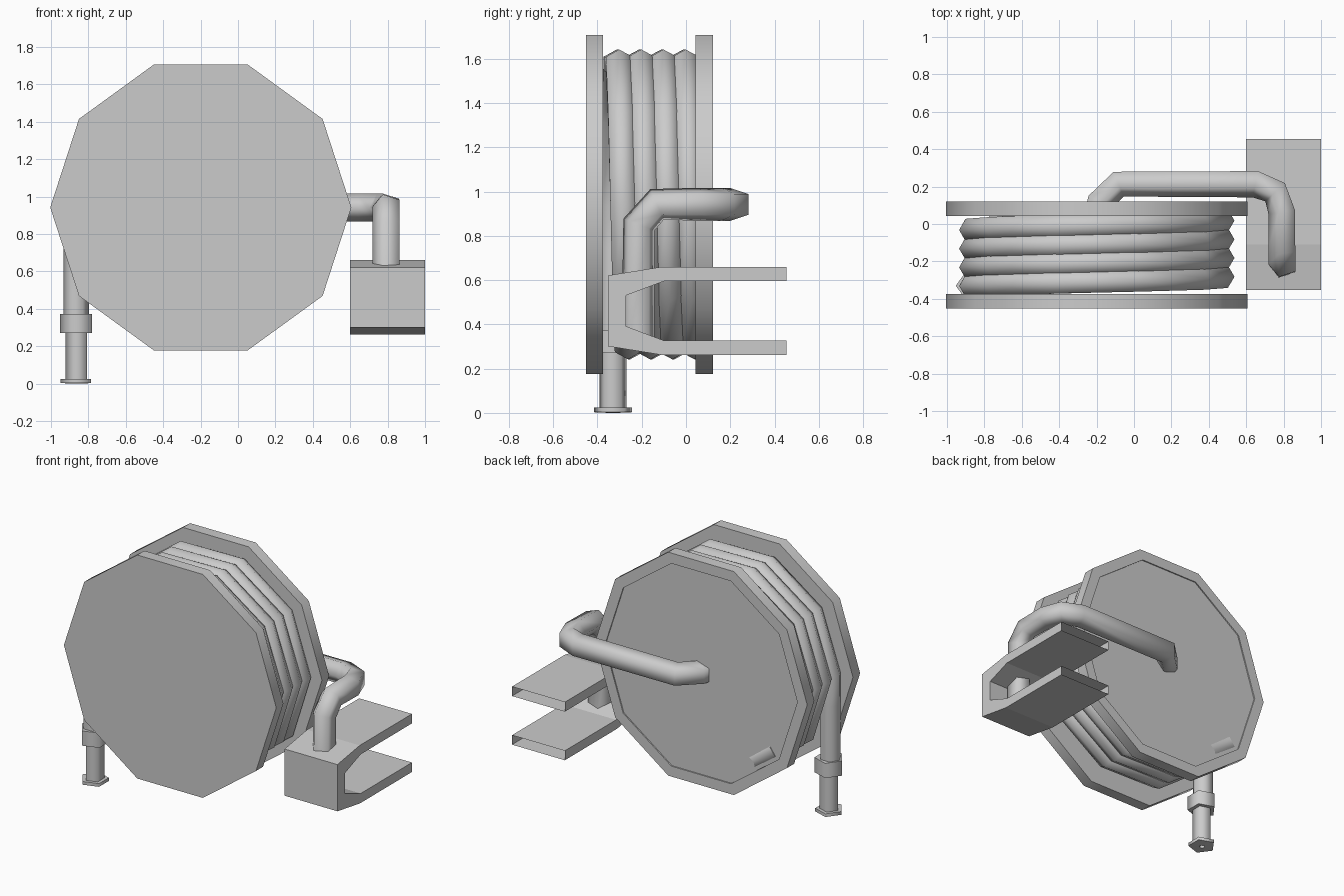
import bpy, bmesh, math
from mathutils import Vector

if "Cube" in bpy.data.objects:
    bpy.data.objects.remove(bpy.data.objects["Cube"])

CX, CZ = -0.199, 0.942        # reel axis
STEP = math.tau / 10


def finish(bm, name, smooth=None):
    bmesh.ops.recalc_face_normals(bm, faces=bm.faces)
    me = bpy.data.meshes.new(name)
    bm.to_mesh(me)
    bm.free()
    ob = bpy.data.objects.new(name, me)
    bpy.context.collection.objects.link(ob)
    if smooth:
        bpy.ops.object.select_all(action='DESELECT')
        ob.select_set(True)
        bpy.context.view_layer.objects.active = ob
        bpy.ops.object.shade_smooth_by_angle(angle=math.radians(smooth))
    return ob


def skin(bm, rings):
    """Bridge equal rings of points into a capped solid."""
    vs = [[bm.verts.new(p) for p in ring] for ring in rings]
    n = len(vs[0])
    for a, b in zip(vs, vs[1:]):
        for i in range(n):
            j = (i + 1) % n
            bm.faces.new((a[i], a[j], b[j], b[i]))
    bm.faces.new(vs[0])
    bm.faces.new(vs[-1])


def sweep(name, path, radius, ref, refs=None, sides=5):
    """Sweep a polygon along a path; refs optionally fix the first corner."""
    path = [Vector(p) for p in path]
    rings, up, prev = [], Vector(ref), None
    for i, p in enumerate(path):
        a, b = path[max(i - 1, 0)], path[min(i + 1, len(path) - 1)]
        t = ((p - a).normalized() + (b - p).normalized()).normalized()
        if refs:
            up = Vector(refs[i])
        elif prev:
            up = prev.rotation_difference(t) @ up
        up = (up - t * up.dot(t)).normalized()
        side = t.cross(up)
        rings.append([p + radius * (up * math.cos(k * math.tau / sides) + side * math.sin(k * math.tau / sides))
                      for k in range(sides)])
        prev = t
    bm = bmesh.new()
    skin(bm, rings)
    finish(bm, name, 75)


def decagon(r, y):
    return [Vector((CX + r * math.cos(i * STEP), y, CZ + r * math.sin(i * STEP))) for i in range(10)]


# Reel side discs, the back one with a shallow recess
for name, rings in (("front_disc", ((0.805, -0.374), (0.805, -0.451))),
                    ("back_disc", ((0.805, 0.044), (0.805, 0.121), (0.73, 0.121), (0.73, 0.113)))):
    bm = bmesh.new()
    skin(bm, [decagon(r, y) for r, y in rings])
    finish(bm, name, 40)

# Wound hose: hanging tail followed by the coil
path, refs = [(-0.865, -0.33, 0.34), (-0.865, -0.33, 0.75)], [(-1, 0, 0)] * 2
for i in range(40):
    a = math.pi - i * STEP
    c, s = math.cos(a), math.sin(a)
    path.append((CX + 0.667 * c, -0.332 + 0.01 * i, CZ + 0.667 * s))
    refs.append((c, 0, s))
sweep("hose", path, 0.069, (-1, 0, 0), refs, sides=6)

# Nozzle with collar, flange and bore
profile = [(0.02, 0.12), (0.02, 0), (0.09, 0.003), (0.09, 0.025), (0.0635, 0.025), (0.0635, 0.272),
           (0.095, 0.272), (0.095, 0.373), (0.06, 0.373)]
bm = bmesh.new()
skin(bm, [[Vector((-0.858 - r * math.cos(k * math.tau / 5), -0.33 + r * math.sin(k * math.tau / 5), z))
           for k in range(5)] for r, z in profile])
finish(bm, "nozzle", 75)

# Support arm from the back disc round to the bracket
arm = [(-0.2, 0.06, CZ), (-0.187, 0.12, CZ), (-0.085, 0.22, CZ), (0.65, 0.22, CZ), (0.76, 0.175, CZ),
       (0.797, 0.065, CZ), (0.797, -0.13, CZ), (0.797, -0.212, 0.85), (0.797, -0.216, 0.31)]
sweep("support_arm", arm, 0.079, (1, 0, 0))

# Clamp bracket, open at the tips of both plates
half = [(0.455, 0.199), (0.455, 0.134), (-0.1, 0.134), (-0.27, 0.07)]
outer = [(-0.352, 0.16), (-0.11, 0.199)]
yz = half + [(y, -z) for y, z in reversed(half)] + [(y, -z) for y, z in reversed(outer)] + outer
bm = bmesh.new()
skin(bm, [[Vector((x, y, 0.461 + z)) for y, z in yz] for x in (0.6, 1.0)])
bmesh.ops.recalc_face_normals(bm, faces=bm.faces)
tips = [f for f in bm.faces if all(v.co.y > 0.45 for v in f.verts)]
bmesh.ops.delete(bm, geom=tips, context='FACES_ONLY')
finish(bm, "clamp_bracket")
